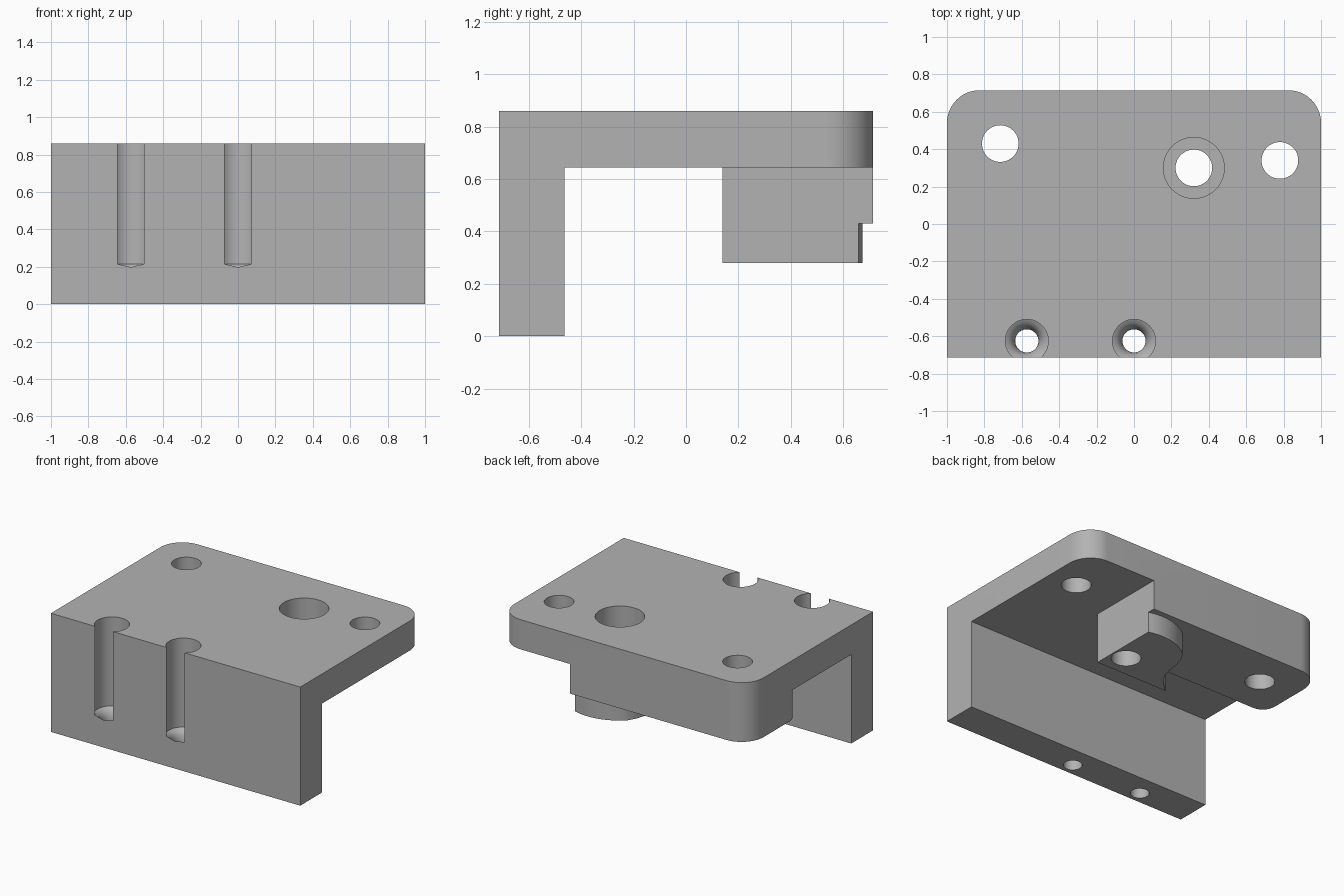
import bpy, bmesh
from math import sin, cos, pi, radians, atan2

old = bpy.data.objects.get("Cube")
if old:
    bpy.data.objects.remove(old)

grey = bpy.data.materials.new("plain grey")
grey.use_nodes = True
grey.diffuse_color = (0.45, 0.45, 0.45, 1)
grey.node_tree.nodes["Principled BSDF"].inputs["Base Color"].default_value = (0.45, 0.45, 0.45, 1)


def finish(name, bm):
    bmesh.ops.recalc_face_normals(bm, faces=bm.faces)
    mesh = bpy.data.meshes.new(name)
    bm.to_mesh(mesh)
    bm.free()
    mesh.materials.append(grey)
    obj = bpy.data.objects.new(name, mesh)
    bpy.context.collection.objects.link(obj)
    return obj


def arc(cx, cy, r, start, end, n=12):
    return [(cx + r * cos(start + (end - start) * i / n),
             cy + r * sin(start + (end - start) * i / n)) for i in range(n + 1)]


def prism(name, outline, z0, z1):
    bm = bmesh.new()
    face = bm.faces.new([bm.verts.new((x, y, z0)) for x, y in outline])
    top = bmesh.ops.extrude_face_region(bm, geom=[face])["geom"]
    bmesh.ops.translate(bm, vec=(0, 0, z1 - z0),
                        verts=[v for v in top if isinstance(v, bmesh.types.BMVert)])
    return finish(name, bm)


def lathe(name, x, y, profile, n=48):
    bm = bmesh.new()
    rings = [[bm.verts.new((x + r * cos(2 * pi * i / n), y + r * sin(2 * pi * i / n), z))
              for i in range(n)] for r, z in profile]
    for a, b in zip(rings, rings[1:]):
        for i in range(n):
            j = (i + 1) % n
            bm.faces.new((a[i], a[j], b[j], b[i]))
    bm.faces.new(rings[0])
    bm.faces.new(rings[-1])
    return finish(name, bm)


def combine(target, tool, operation):
    mod = target.modifiers.new(operation.lower(), "BOOLEAN")
    mod.operation = operation
    mod.solver = "EXACT"
    mod.object = tool
    bpy.context.view_layer.objects.active = target
    bpy.ops.object.modifier_apply(modifier=mod.name)
    bpy.data.objects.remove(tool)


BACK, WALL, INNER, R = 0.715, 0.43, 0.14, 0.175
left_corner = arc(1 - R, BACK - R, R, 0, pi / 2)
right_corner = arc(R - 1, BACK - R, R, pi / 2, pi)

# Top plate with rounded back corners
bracket = prism("mounting_bracket",
                [(-1, -BACK), (1, -BACK)] + left_corner + right_corner, 0.645, 0.86)

# Upright front plate
front_plate = prism("front_plate",
                    [(-1, -BACK), (1, -BACK), (1, -0.465), (-1, -0.465)], 0, 0.75)

# Thick pad under the back edge
back_pad = prism("back_pad", [(WALL, INNER), (WALL, BACK)] + right_corner
                 + arc(-0.9, INNER + 0.1, 0.1, pi, 1.5 * pi, 8), 0.43, 0.75)

# Round boss, cut flat on two sides, with a hollow flare on the third
bx, by, br = 0.32, 0.30, 0.375
start = atan2((br ** 2 - (WALL - bx) ** 2) ** 0.5, WALL - bx)
boss = prism("boss", [(WALL, INNER)] + arc(bx, by, br, start, radians(132), 16)
             + [(0.035, 0.52), (0.01, 0.44), (0, 0.36), (-0.02, 0.29),
                (-0.06, 0.225), (-0.12, 0.17), (-0.15, INNER)], 0.28, 0.75)

for part in (front_plate, back_pad, boss):
    combine(bracket, part, "UNION")

# Plain through holes
for x, y in ((-0.715, 0.43), (0.78, 0.34)):
    combine(bracket, lathe("hole", x, y, [(0.098, -0.1), (0.098, 1)]), "DIFFERENCE")

# Counterbored hole through the boss
combine(bracket, lathe("counterbore", bx, by,
                       [(0.098, -0.1), (0.098, 0.65), (0.163, 0.65), (0.163, 1)]), "DIFFERENCE")

# Deep screw pockets that break through the front face
pocket = [(0.062, -0.1), (0.062, 0.13), (0.067, 0.16), (0.078, 0.185),
          (0.095, 0.205), (0.115, 0.215), (0.115, 1)]
for x in (-0.573, 0):
    combine(bracket, lathe("screw_pocket", x, -0.625, pocket), "DIFFERENCE")

bpy.ops.object.select_all(action="DESELECT")
bracket.select_set(True)
bpy.context.view_layer.objects.active = bracket
bpy.ops.object.shade_smooth_by_angle(angle=radians(30))
